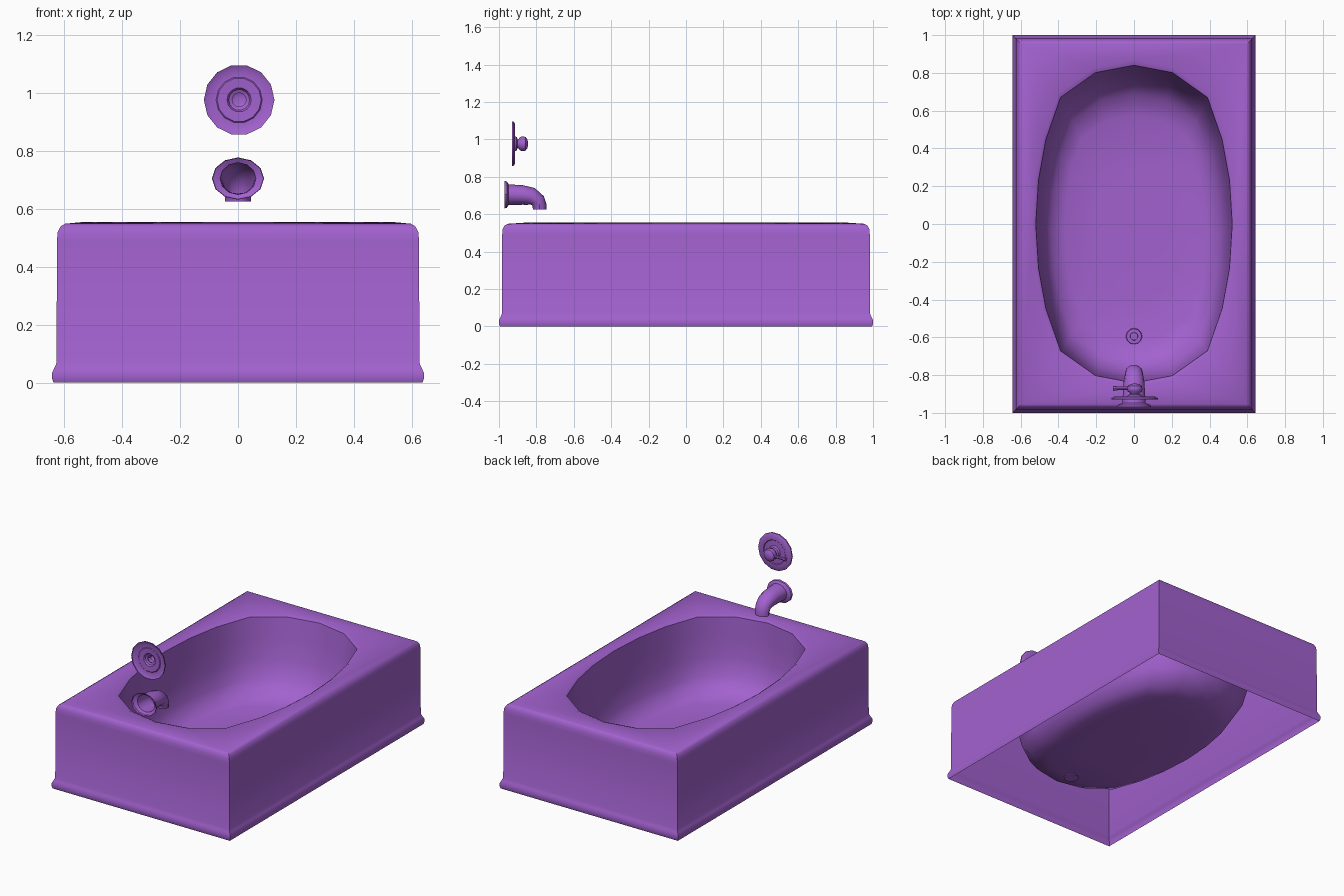
import bpy, bmesh, math
from mathutils import Vector, Matrix

if "Cube" in bpy.data.objects:
    bpy.data.objects.remove(bpy.data.objects["Cube"])

mat = bpy.data.materials.new("purple")
mat.diffuse_color = (0.36, 0.12, 0.62, 1)
mat.use_nodes = True
mat.node_tree.nodes["Principled BSDF"].inputs["Base Color"].default_value = mat.diffuse_color


def finish(name, bm, angle=35):
    me = bpy.data.meshes.new(name)
    bm.to_mesh(me)
    bm.free()
    me.materials.append(mat)
    ob = bpy.data.objects.new(name, me)
    bpy.context.collection.objects.link(ob)
    bpy.ops.object.select_all(action='DESELECT')
    ob.select_set(True)
    bpy.context.view_layer.objects.active = ob
    bpy.ops.object.shade_smooth_by_angle(angle=math.radians(angle))
    return ob


def loft(bm, rings, cap_end=False):
    """Skin closed rings of points; returns the vertex rings."""
    vr = [[bm.verts.new(p) for p in r] for r in rings]
    for a, b in zip(vr, vr[1:]):
        n = len(a)
        for i in range(n):
            j = (i + 1) % n
            bm.faces.new((a[i], b[i], b[j], a[j]))
    if cap_end:
        bm.faces.new(vr[-1][::-1])
    return vr


def tube_ring(y, z, tilt, rx, rn, n, x=0):
    """Ellipse facing along y, tipped downwards by tilt degrees."""
    t = math.radians(tilt)
    up = Vector((0, math.sin(t), math.cos(t)))
    out = []
    for i in range(n):
        a = 2 * math.pi * i / n
        out.append(Vector((x + rx * math.cos(a), y, z)) + up * (rn * math.sin(a)))
    return out


# Tub: moulded skirt, deck and oval basin as one open-bottomed shell
bm = bmesh.new()
skirt = [(0.005, 0), (0, 0.015), (0.001, 0.035), (0.008, 0.05), (0.016, 0.068),
         (0.017, 0.49), (0.02, 0.52), (0.03, 0.54), (0.046, 0.549)]
rects = []
for d, z in skirt:
    x, y = 0.643 - d, 1 - d
    rects.append([(x, y, z), (-x, y, z), (-x, -y, z), (x, -y, z)])
outer = loft(bm, rects)[-1]

quarter = [(0.535, 0), (0.52, 0.24), (0.48, 0.46), (0.4, 0.69), (0.21, 0.825)]
oval = quarter + [(0, 0.865)] + [(-x, y) for x, y in quarter[:0:-1]]
oval += [(-x, -y) for x, y in oval]
basin = [(1, 0.555), (0.972, 0.545), (0.955, 0.42), (0.935, 0.29), (0.895, 0.18),
         (0.82, 0.105), (0.69, 0.076), (0.4, 0.067)]
rings = [[(x * s, y * s - 0.05 * (0.555 - z), z) for x, y in oval] for s, z in basin]
vr = loft(bm, rings, cap_end=True)
floor = bm.faces[:][-1]


def loop_edges(r):
    return [bm.edges.get((r[i], r[i - 1])) for i in range(len(r))]


bmesh.ops.triangle_fill(bm, edges=loop_edges(outer) + loop_edges(vr[0]),
                        use_beauty=True, normal=(0, 0, 1))
bmesh.ops.recalc_face_normals(bm, faces=bm.faces[:])
floor.normal_update()
if floor.normal.z < 0:
    bmesh.ops.reverse_faces(bm, faces=bm.faces[:])
finish("bathtub", bm, 40)

# Spout: hollow flanged tube that bends down
bm = bmesh.new()
spout = [(-.97, .705, 0, .09, .073), (-.958, .705, 0, .088, .071),
         (-.948, .705, 0, .062, .055), (-.87, .703, 0, .057, .052),
         (-.83, .695, 25, .054, .05), (-.797, .675, 60, .048, .043),
         (-.784, .65, 85, .046, .038), (-.782, .625, 90, .045, .036)]
loft(bm, [tube_ring(*p, 12) for p in spout])
finish("spout", bm)

# Valve: round wall plate with stem and ball knob
bm = bmesh.new()
valve = [(.122, -.93), (.122, -.922), (.108, -.914), (.08, -.914), (.076, -.918),
         (.042, -.916), (.036, -.905), (.024, -.9), (.026, -.895), (.037, -.886),
         (.041, -.872), (.037, -.857), (.022, -.847), (.008, -.845)]
loft(bm, [tube_ring(y, .977, 0, r, r, 14, 0.004) for r, y in valve], cap_end=True)
finish("valve_plate_and_knob", bm)

# Lever: thin rod sticking out sideways from the knob
bm = bmesh.new()
for x, length, r1, r2 in ((-.06, .08, .009, .009), (-.098, .026, .013, .01)):
    bmesh.ops.create_cone(
        bm, cap_ends=True, segments=8, radius1=r1, radius2=r2, depth=length,
        matrix=Matrix.Translation((x, -.87, .977)) @ Matrix.Rotation(math.pi / 2, 4, 'Y'))
finish("valve_lever", bm)

# Drain: low ring with a plug on the basin floor
bm = bmesh.new()
for r1, r2, h in ((.046, .04, .02), (.026, .02, .028)):
    bmesh.ops.create_cone(bm, cap_ends=True, segments=12, radius1=r1, radius2=r2,
                          depth=h, matrix=Matrix.Translation((0, -.595, .066 + h / 2)))
finish("drain", bm)
